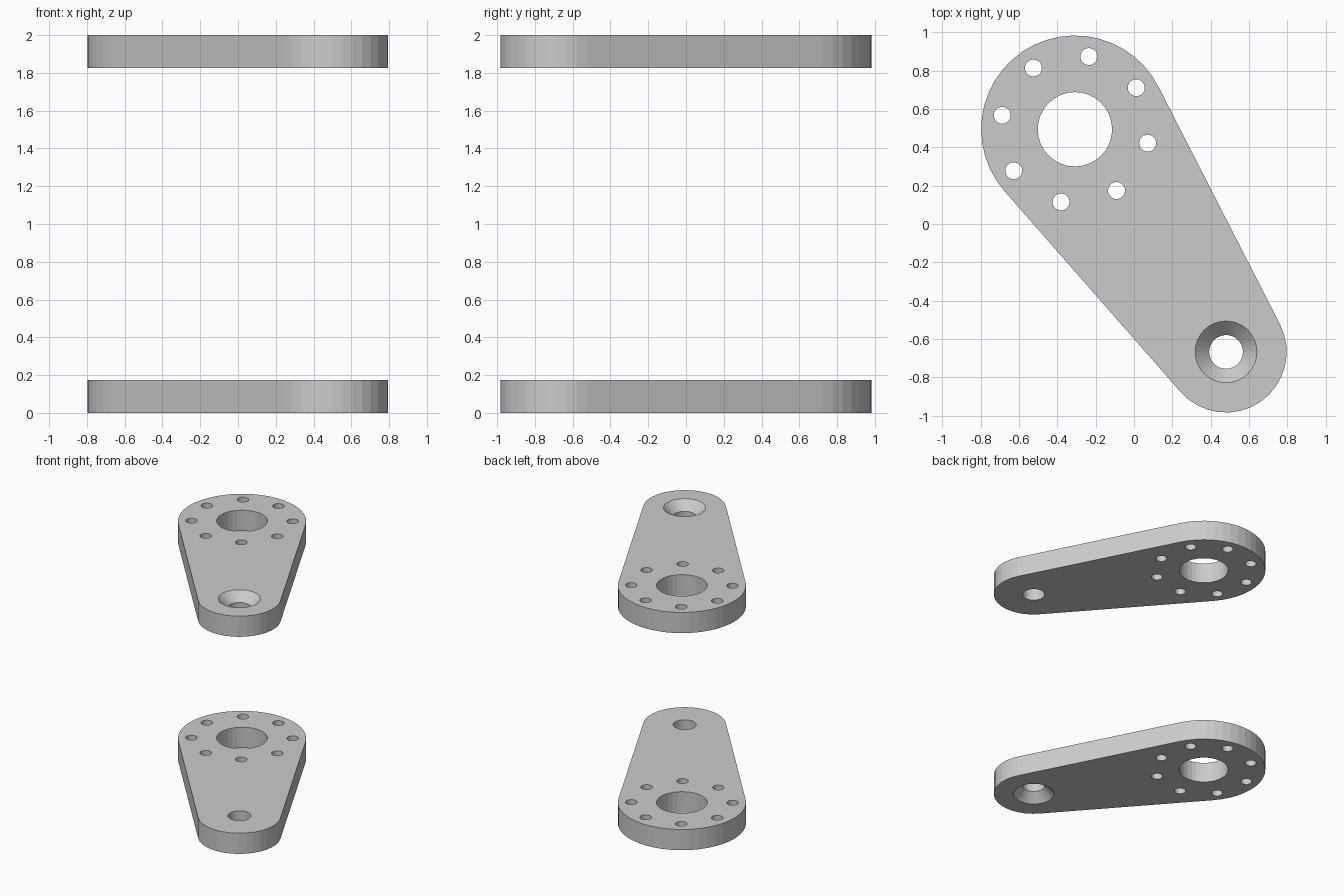
import bpy, bmesh
from math import sin, cos, atan2, acos, pi, hypot

if "Cube" in bpy.data.objects:
    bpy.data.objects.remove(bpy.data.objects["Cube"])

Z0, Z1 = 1.826, 2.0                    # upper plate
BIG, R_BIG = (-0.308, 0.494), 0.489    # wide end
TIP, R_TIP = (0.480, -0.667), 0.316    # narrow end
AXIS = atan2(TIP[1] - BIG[1], TIP[0] - BIG[0])
TANGENT = acos((R_BIG - R_TIP) / hypot(TIP[0] - BIG[0], TIP[1] - BIG[1]))


def arc(c, r, start, end, n):
    return [(c[0] + r * cos(start + (end - start) * i / n),
             c[1] + r * sin(start + (end - start) * i / n)) for i in range(n + 1)]


def circle(c, r, n=32):
    return arc(c, r, AXIS, AXIS + 2 * pi, n)[:-1]


def loft(bm, sections):
    """Closed solid through a list of (outline, z)."""
    rings = [[bm.verts.new((x, y, z)) for x, y in pts] for pts, z in sections]
    n = len(rings[0])
    for a, b in zip(rings, rings[1:]):
        for i in range(n):
            j = (i + 1) % n
            bm.faces.new((a[i], a[j], b[j], b[i]))
    bm.faces.new(rings[0][::-1])
    bm.faces.new(rings[-1])


def make_object(name, bm):
    me = bpy.data.meshes.new(name)
    bm.to_mesh(me)
    bm.free()
    ob = bpy.data.objects.new(name, me)
    bpy.context.collection.objects.link(ob)
    return ob


# Tapered plate outline with tangent straight sides
outline = (arc(BIG, R_BIG, AXIS + TANGENT, AXIS + 2 * pi - TANGENT, 24)
           + arc(TIP, R_TIP, AXIS - TANGENT, AXIS + TANGENT, 16))
bm = bmesh.new()
loft(bm, [(outline, Z0), (outline, Z1)])
upper = make_object("upper_plate", bm)

# Cutter: centre bore, ring of eight bolt holes, countersunk pivot hole
bm = bmesh.new()
holes = [(BIG, 0.194)]
holes += [(p, 0.044) for p in circle(BIG, 0.386, 8)]
for c, r in holes:
    loft(bm, [(circle(c, r), Z0 - 0.05), (circle(c, r), Z1 + 0.05)])
loft(bm, [(circle(TIP, 0.088), Z0 - 0.05), (circle(TIP, 0.088), Z1 - 0.073),
          (circle(TIP, 0.161), Z1), (circle(TIP, 0.181), Z1 + 0.02)])
cutter = make_object("hole_cutter", bm)
cutter.hide_render = True

mod = upper.modifiers.new("holes", 'BOOLEAN')
mod.operation = 'DIFFERENCE'
mod.solver = 'EXACT'
mod.object = cutter
bpy.context.view_layer.update()
cut = bpy.data.meshes.new_from_object(
    upper.evaluated_get(bpy.context.evaluated_depsgraph_get()))
upper.modifiers.clear()
upper.data = cut
bpy.data.objects.remove(cutter)

# Lower plate mirrors the upper one, countersink facing down
bm = bmesh.new()
bm.from_mesh(cut)
for v in bm.verts:
    v.co.z = Z1 - v.co.z
bmesh.ops.reverse_faces(bm, faces=bm.faces)
make_object("lower_plate", bm)
